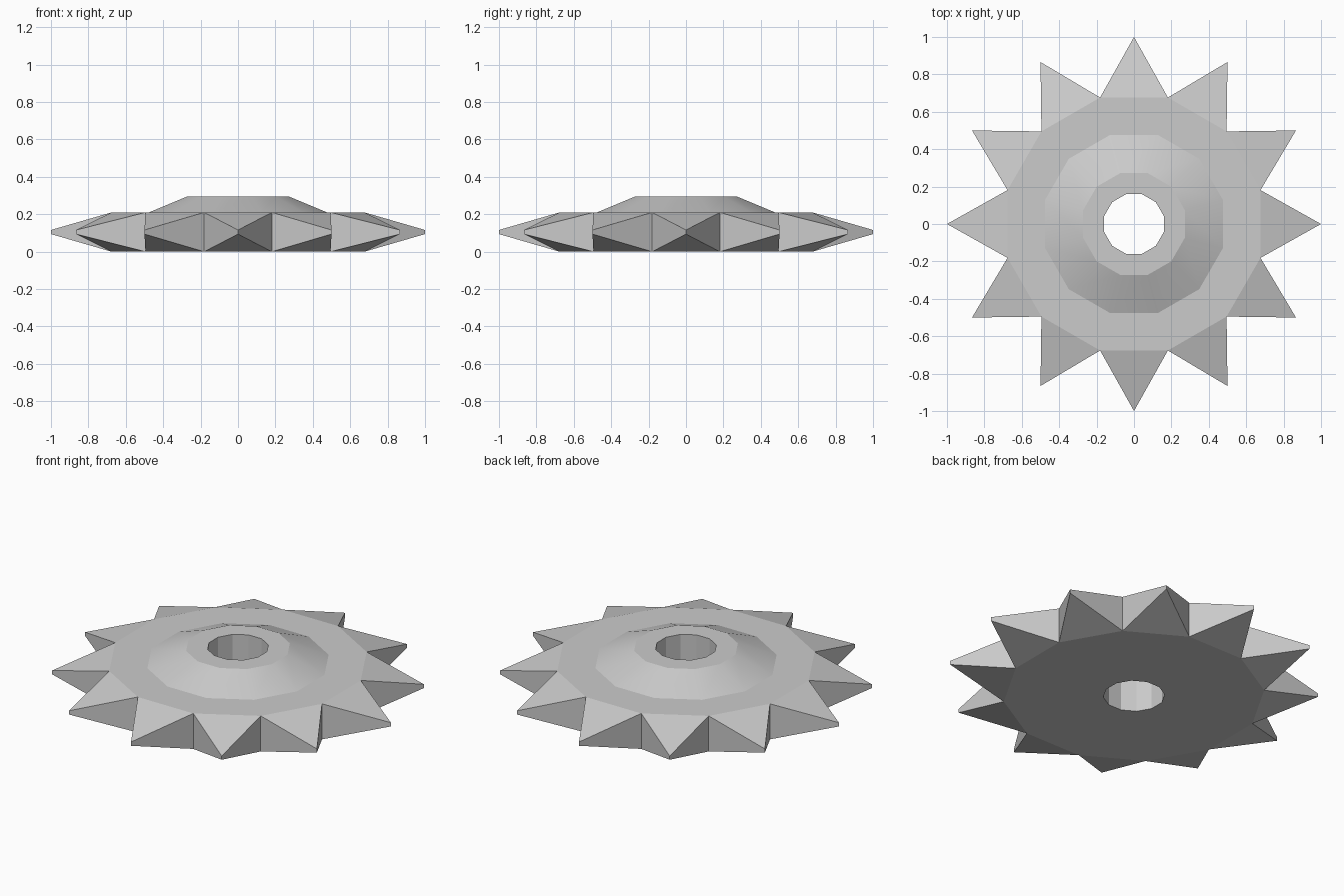
import bpy, bmesh
from math import cos, sin, radians

if "Cube" in bpy.data.objects:
    bpy.data.objects.remove(bpy.data.objects["Cube"])

N = 12
bm = bmesh.new()


def ring(radius, z, offset=15):
    return [bm.verts.new((radius * cos(radians(offset + i * 360 / N)),
                          radius * sin(radians(offset + i * 360 / N)), z))
            for i in range(N)]


def bridge(a, b, smooth=False):
    for i in range(N):
        j = (i + 1) % N
        bm.faces.new((a[i], a[j], b[j], b[i])).smooth = smooth


# Disc, raised hub and bore
rim_low, rim_high = ring(0.70, 0), ring(0.70, 0.21)
hub_foot, hub_top = ring(0.493, 0.21), ring(0.282, 0.295)
bore_top, bore_low = ring(0.165, 0.295), ring(0.165, 0)
bridge(rim_high, hub_foot)
bridge(hub_foot, hub_top, smooth=True)
bridge(hub_top, bore_top)
bridge(bore_top, bore_low)
bridge(bore_low, rim_low)

# Teeth: each rim side tapers to a short upright edge
tip_low, tip_high = ring(1, 0.094, 30), ring(1, 0.116, 30)
for i in range(N):
    j = (i + 1) % N
    bm.faces.new((rim_high[i], tip_high[i], rim_high[j]))
    bm.faces.new((rim_low[j], tip_low[i], rim_low[i]))
    bm.faces.new((rim_low[i], tip_low[i], tip_high[i], rim_high[i]))
    bm.faces.new((tip_low[i], rim_low[j], rim_high[j], tip_high[i]))

bmesh.ops.recalc_face_normals(bm, faces=bm.faces)
mesh = bpy.data.meshes.new("toothed_wheel")
bm.to_mesh(mesh)
bm.free()
bpy.context.collection.objects.link(bpy.data.objects.new("toothed_wheel", mesh))
